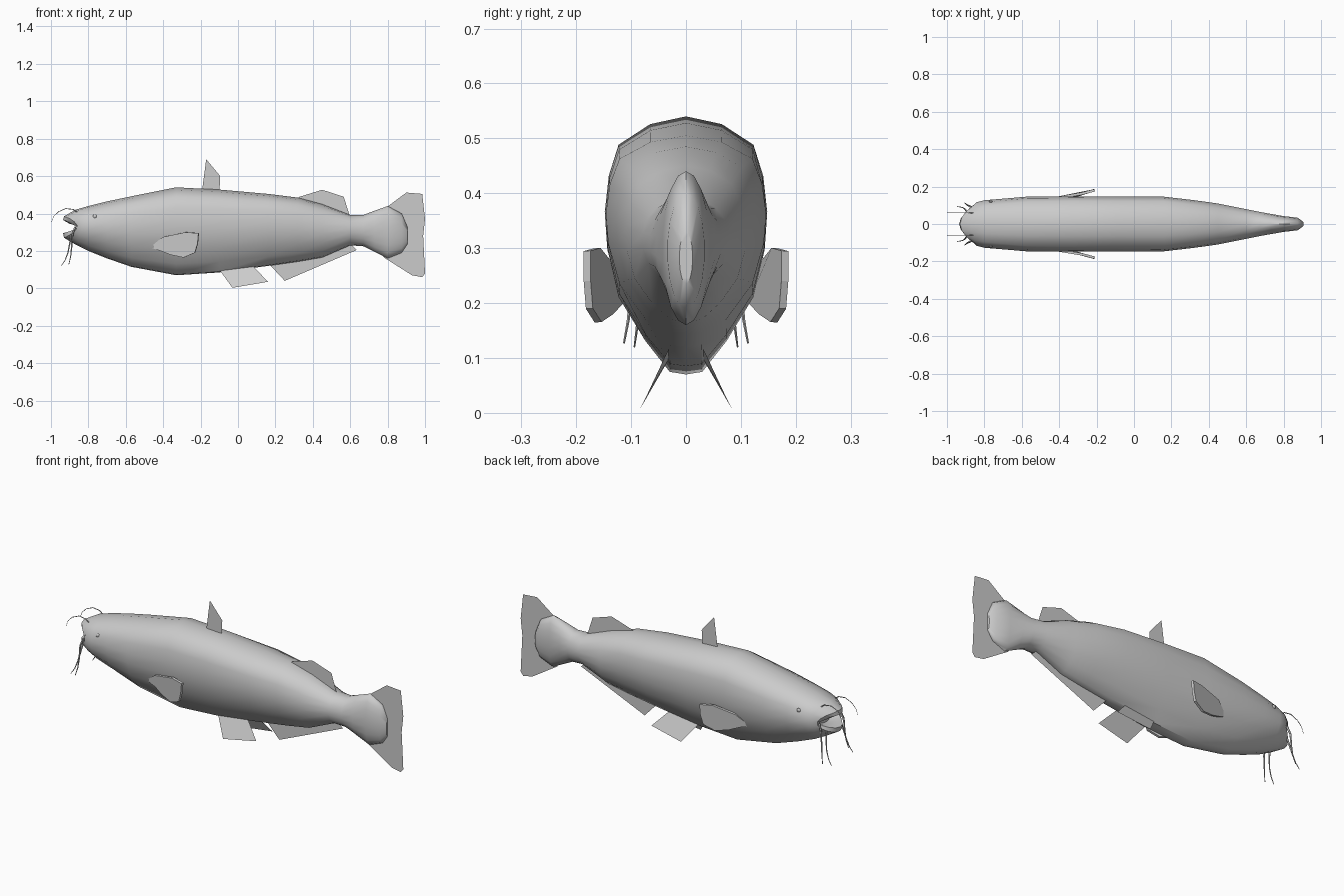
import bpy, bmesh, math
from mathutils import Vector

if "Cube" in bpy.data.objects:
    bpy.data.objects.remove(bpy.data.objects["Cube"])

grey = bpy.data.materials.new("fish_grey")
grey.diffuse_color = (0.6, 0.6, 0.6, 1)
grey.use_nodes = True
grey.node_tree.nodes["Principled BSDF"].inputs["Base Color"].default_value = grey.diffuse_color


def make_object(name, verts, faces, smooth=None):
    mesh = bpy.data.meshes.new(name)
    mesh.from_pydata(verts, [], faces)
    bm = bmesh.new()
    bm.from_mesh(mesh)
    bmesh.ops.recalc_face_normals(bm, faces=bm.faces)
    bm.to_mesh(mesh)
    bm.free()
    mesh.materials.append(grey)
    obj = bpy.data.objects.new(name, mesh)
    bpy.context.collection.objects.link(obj)
    if smooth:
        bpy.ops.object.select_all(action='DESELECT')
        obj.select_set(True)
        bpy.context.view_layer.objects.active = obj
        bpy.ops.object.shade_smooth_by_angle(angle=math.radians(smooth))
    return obj


# Half cross-section of the trunk, top to belly: (width fraction, height fraction)
trunk = [(0, 1), (.44, .97), (.83, .89), (.95, .77), (1, .63),
         (.97, .49), (.83, .30), (.5, .13), (.2, .01), (0, 0)]
oval = [(math.sin(math.pi * i / 9), .5 + .5 * math.cos(math.pi * i / 9)) for i in range(10)]


def ring(x, bottom, top, width, blend, notch=0):
    half = []
    for (a, b), (c, d) in zip(trunk, oval):
        u, t = a + (c - a) * blend, b + (d - b) * blend
        half.append((x + notch * u * u, u * width, bottom + t * (top - bottom)))
    return half + [(px, -py, pz) for px, py, pz in half[-2:0:-1]]


# Body: x, belly z, back z, half width, blend to oval, mouth corner set-back
stations = [
    (-.85, .30, .34, .06, 1, .02), (-.90, .305, .345, .08, 1, .04),
    (-.935, .295, .365, .085, .9, .075), (-.93, .27, .385, .098, .8, .07),
    (-.87, .235, .42, .118, .6, .03), (-.80, .20, .44, .128, .45, 0),
    (-.70, .16, .465, .136, .3, 0), (-.57, .115, .492, .147, .15, 0),
    (-.33, .07, .54, .148, 0, 0), (-.10, .085, .528, .147, 0, 0),
    (.16, .12, .505, .146, 0, 0), (.32, .143, .485, .128, .2, 0),
    (.45, .165, .45, .11, .45, 0), (.60, .23, .392, .08, .8, 0),
    (.67, .225, .392, .066, 1, 0), (.73, .195, .415, .055, 1, 0),
    (.80, .16, .44, .043, 1, 0), (.875, .19, .40, .034, 1, 0),
    (.905, .235, .33, .012, 1, 0)]
verts, faces = [], []
for s in stations:
    verts += ring(*s)
n = 18
for r in range(len(stations) - 1):
    for i in range(n):
        j = (i + 1) % n
        faces.append((r * n + i, r * n + j, (r + 1) * n + j, (r + 1) * n + i))
faces += [tuple(range(n)), tuple(range(len(verts) - n, len(verts)))]
make_object("body", verts, faces, 40)

# Flat fins on the centre line: (x, z) outlines
fins = {
    "dorsal_fin": [(-.195, .50), (-.17, .69), (-.095, .60), (-.10, .50)],
    "rear_back_fin": [(.30, .47), (.33, .49), (.45, .527), (.565, .49), (.60, .38), (.45, .40)],
    "anal_fin": [(.14, .14), (.175, .12), (.25, .04), (.635, .205), (.59, .25), (.40, .20)],
    "tail_fin": [(.70, .30), (.79, .43), (.90, .512), (.985, .505), (1, .37), (.99, .28),
                 (1, .08), (.985, .06), (.93, .07), (.78, .165)],
}
for name, outline in fins.items():
    make_object(name, [(x, 0, z) for x, z in outline], [tuple(range(len(outline)))])


def barbel(name, points, radius, sides=5):
    rings = len(points)
    v, f = [], []
    for k, p in enumerate(points):
        p = Vector(p)
        d = (Vector(points[min(k + 1, rings - 1)]) - Vector(points[max(k - 1, 0)])).normalized()
        e1 = d.cross(Vector((0, 1, 0))).normalized()
        e2 = d.cross(e1)
        r = radius * (1 - .7 * k / (rings - 1))
        for i in range(sides):
            a = math.tau * i / sides
            v.append(p + r * (math.cos(a) * e1 + math.sin(a) * e2))
    for k in range(rings - 1):
        for i in range(sides):
            j = (i + 1) % sides
            f.append((k * sides + i, k * sides + j, (k + 1) * sides + j, (k + 1) * sides + i))
    f += [tuple(range(sides)), tuple(range(len(v) - sides, len(v)))]
    make_object(name, v, f, 60)


for side, s in (("right", -1), ("left", 1)):
    # Splayed belly fins
    make_object(side + "_pelvic_fin",
                [(-.10, s * .03, .10), (-.03, s * .086, .003), (.16, s * .07, .035), (.08, s * .03, .12)],
                [(0, 1, 2, 3)])
    # Paddle fins behind the head
    paddle = [(-.47, .112, .22), (-.40, .142, .275), (-.28, .162, .30), (-.21, .180, .295),
              (-.215, .180, .24), (-.23, .176, .19), (-.29, .160, .165), (-.36, .138, .18), (-.41, .12, .20)]
    fin = make_object(side + "_pectoral_fin", [(x, s * y, z) for x, y, z in paddle],
                      [tuple(range(len(paddle)))])
    mod = fin.modifiers.new("thickness", 'SOLIDIFY')
    mod.thickness, mod.offset = .013, 0
    # Whiskers
    barbel(side + "_nose_barbel", [(-.85, s * .06, .40), (-.88, s * .06, .422), (-.92, s * .06, .427),
                                   (-.96, s * .06, .41), (-.985, s * .06, .385), (-.998, s * .06, .352)], .003)
    barbel(side + "_corner_barbel", [(-.87, s * .09, .33), (-.885, s * .098, .29), (-.89, s * .10, .22),
                                     (-.895, s * .105, .17), (-.905, s * .113, .127)], .006)
    barbel(side + "_chin_barbel", [(-.89, s * .06, .30), (-.90, s * .075, .24), (-.91, s * .085, .19),
                                   (-.925, s * .09, .15), (-.945, s * .094, .12)], .005)
    # Small eye bump
    bm = bmesh.new()
    bmesh.ops.create_uvsphere(bm, u_segments=8, v_segments=6, radius=.011)
    ev = [(v.co.x - .765, v.co.y * .6 + s * .119, v.co.z + .385) for v in bm.verts]
    bm.verts.index_update()
    ef = [tuple(v.index for v in f.verts) for f in bm.faces]
    bm.free()
    make_object(side + "_eye", ev, ef, 60)
